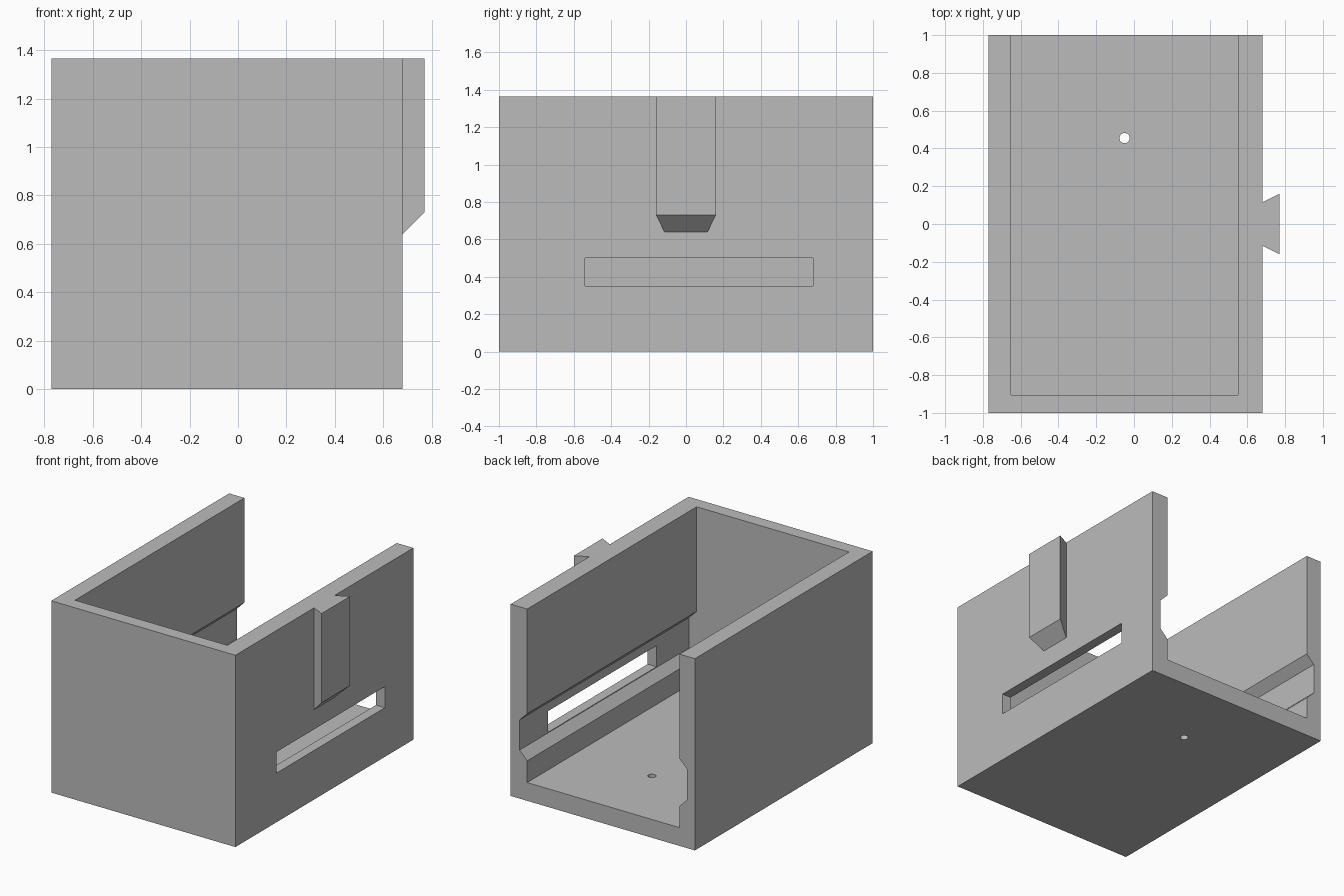
import bpy, bmesh
from mathutils import Vector

if "Cube" in bpy.data.objects:
    bpy.data.objects.remove(bpy.data.objects["Cube"], do_unlink=True)

grey = bpy.data.materials.new("plain grey")
grey.use_nodes = True
grey.diffuse_color = (0.5, 0.5, 0.5, 1)
grey.node_tree.nodes["Principled BSDF"].inputs["Base Color"].default_value = (0.5, 0.5, 0.5, 1)


def finish(name, bm):
    bmesh.ops.recalc_face_normals(bm, faces=bm.faces)
    mesh = bpy.data.meshes.new(name)
    bm.to_mesh(mesh)
    bm.free()
    mesh.materials.append(grey)
    obj = bpy.data.objects.new(name, mesh)
    bpy.context.scene.collection.objects.link(obj)
    return obj


def prism(name, points, direction):
    """Extrude a flat outline along a direction."""
    bm = bmesh.new()
    face = bm.faces.new([bm.verts.new(p) for p in points])
    result = bmesh.ops.extrude_face_region(bm, geom=[face], use_keep_orig=True)
    moved = [v for v in result["geom"] if isinstance(v, bmesh.types.BMVert)]
    bmesh.ops.translate(bm, verts=moved, vec=Vector(direction))
    return finish(name, bm)


def box(name, x0, x1, y0, y1, z0, z1):
    outline = [(x0, y0, z0), (x1, y0, z0), (x1, y1, z0), (x0, y1, z0)]
    return prism(name, outline, (0, 0, z1 - z0))


def cut(target, cutter):
    """Subtract the cutter for good and discard it."""
    cutter.hide_render = True
    mod = target.modifiers.new(cutter.name, 'BOOLEAN')
    mod.operation = 'DIFFERENCE'
    mod.solver = 'EXACT'
    mod.object = cutter
    bpy.context.view_layer.objects.active = target
    bpy.ops.object.modifier_apply(modifier=mod.name)
    bpy.data.objects.remove(cutter, do_unlink=True)


TOP = 1.365
CENTRE = -0.05   # middle of the cavity across x

# Housing block
housing = box("housing", -0.77, 0.68, -1, 1, 0, TOP)

# Cavity open at the top and back, with a bevelled groove along both side walls
half = [(0.6, 0.13), (0.6, 0.285), (0.66, 0.345), (0.66, 0.56), (0.6, 0.62), (0.6, 1.6)]
section = [(CENTRE + w, z) for w, z in half] + [(CENTRE - w, z) for w, z in reversed(half)]
cut(housing, prism("cavity_cutter", [(x, -0.905, z) for x, z in section], (0, 2.2, 0)))

# Long slot through the right-hand wall
cut(housing, box("slot_cutter", 0.3, 0.9, -0.54, 0.68, 0.35, 0.5))

# Small round hole in the floor
bm = bmesh.new()
bmesh.ops.create_cone(bm, cap_ends=True, segments=32, radius1=0.027, radius2=0.027, depth=0.5)
bmesh.ops.translate(bm, verts=bm.verts, vec=(CENTRE, 0.455, 0.05))
cut(housing, finish("hole_cutter", bm))

# Dovetail rail on the outer wall, with its lower end sloped
rail = prism("dovetail_rail",
             [(0.68, -0.115, 0.64), (0.77, -0.16, 0.73), (0.77, 0.16, 0.73), (0.68, 0.115, 0.64)],
             (0, 0, 0.5))
for v in rail.data.vertices:
    if v.co.z > 1:
        v.co.z = TOP
